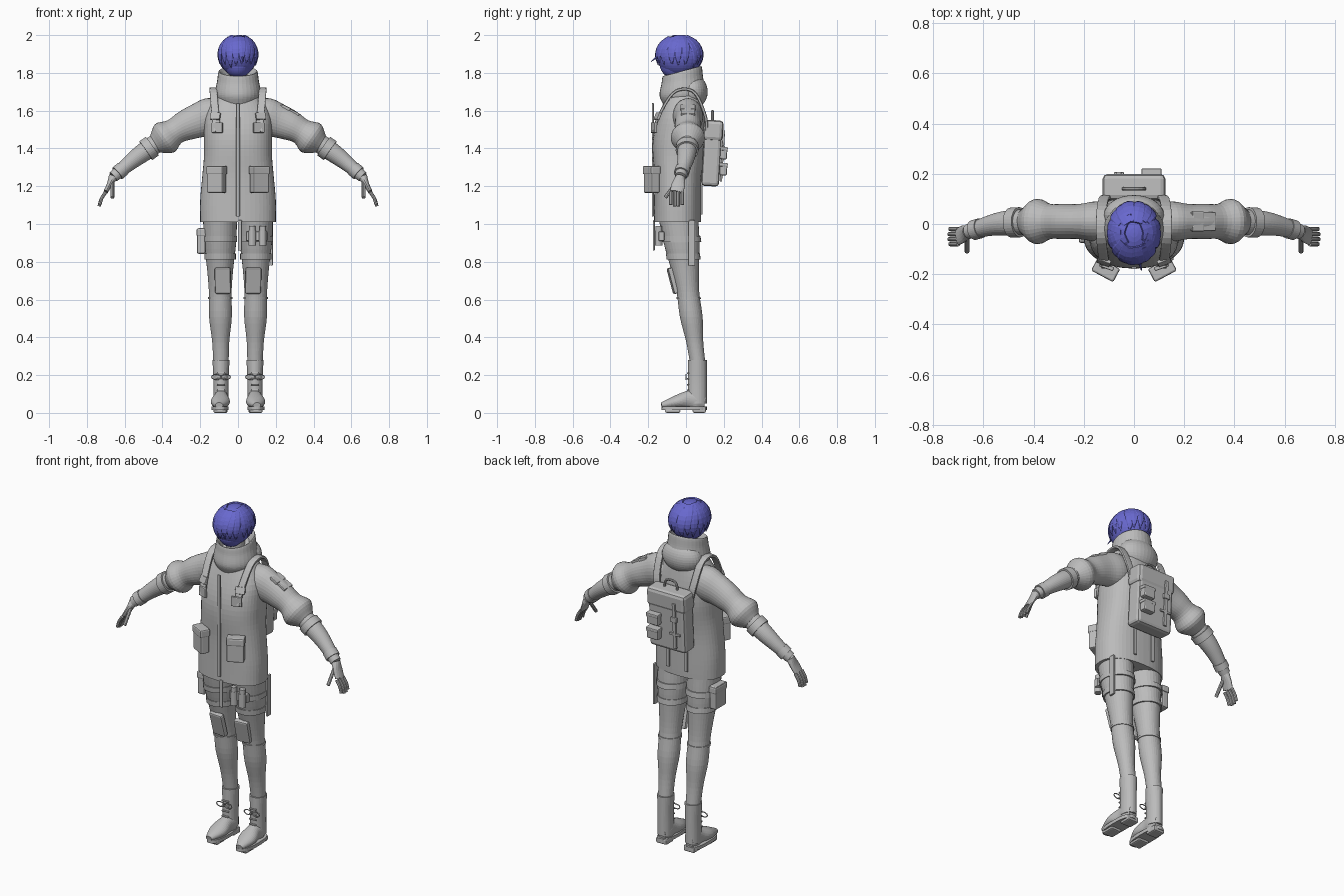
import bpy, bmesh, math, random
from mathutils import Vector, Matrix, Euler

random.seed(4)
if "Cube" in bpy.data.objects:
    bpy.data.objects.remove(bpy.data.objects["Cube"])

SIDEWAYS, DEPTHWAYS, UPWARD = Matrix.Identity(3)
parts = []


def material(name, red, green, blue):
    colour = (red, green, blue, 1)
    made = bpy.data.materials.new(name)
    made.use_nodes = True
    made.diffuse_color = colour
    made.node_tree.nodes["Principled BSDF"].inputs["Base Color"].default_value = colour
    return made


GREY = material("cloth grey", .5, .5, .5)
BLUE = material("hair blue", .14, .14, .62)


def finish(name, bm, paint, paired=False, bevel=0):
    """Turn a bmesh into an object, optionally bevelled and mirrored across the body."""
    bmesh.ops.recalc_face_normals(bm, faces=bm.faces)
    mesh = bpy.data.meshes.new(name)
    bm.to_mesh(mesh)
    bm.free()
    mesh.materials.append(paint)
    part = bpy.data.objects.new(name, mesh)
    bpy.context.collection.objects.link(part)
    if bevel:
        rounding = part.modifiers.new("Bevel", "BEVEL")
        rounding.width = bevel
        rounding.segments = 2
    if paired:
        part.modifiers.new("Mirror", "MIRROR")
    parts.append(part)


def sample(values, along):
    """Smooth curve through evenly spaced values, with along running from start to end."""
    if len(values) == 1:
        return values[0]
    padded = [values[0] * 2 - values[1], *values, values[-1] * 2 - values[-2]]
    index = min(int(along * (len(values) - 1)), len(values) - 2)
    f = along * (len(values) - 1) - index
    a, b, c, d = padded[index:index + 4]
    return b + ((c - a) + ((a * 2 - b * 5 + c * 4 - d) + (b * 3 - a - c * 3 + d) * f) * f) * f / 2


def power_wave(value, power):
    return math.copysign(abs(value) ** (2 / power), value)


def tube(name, path, widths, depths=None, side=SIDEWAYS, axis=None, power=2,
         sides=32, steps=24, tilt=0, paint=GREY, paired=False):
    """Skin superellipse rings along a smooth path."""
    bm = bmesh.new()
    path = [Vector(point) for point in path]
    rings = []
    for step in range(steps + 1):
        f = step / steps
        ahead, behind = min(f + .02, 1), max(f - .02, 0)
        tangent = axis or (sample(path, ahead) - sample(path, behind)).normalized()
        across = (side - tangent * side.dot(tangent)).normalized()
        over = tangent.cross(across)
        wide = sample(widths, f)
        deep = sample(depths, f) if depths else wide
        ring = []
        for corner in range(sides):
            angle = math.tau * corner / sides
            u = power_wave(math.cos(angle), power) * wide
            v = power_wave(math.sin(angle), power) * deep
            ring.append(bm.verts.new(sample(path, f) + across * u + over * v + UPWARD * tilt * v * f))
        rings.append(ring)
    for low, high in zip(rings, rings[1:]):
        for i in range(sides):
            bm.faces.new((low[i - 1], low[i], high[i], high[i - 1]))
    bm.faces.new(rings[0])
    bm.faces.new(rings[-1])
    finish(name, bm, paint, paired)


def band(name, path, along, wide, deep, half=.02, **options):
    """Short raised ring around a limb path."""
    path = [Vector(point) for point in path]
    ends = [sample(path, along - half), sample(path, along + half)]
    tube(name, ends, [wide], [deep], steps=1, paired=True, **options)


def cord(name, path, thick, side=DEPTHWAYS, paired=True):
    tube(name, path, [thick], side=side, sides=8, steps=12, paired=paired)


def column(x, y, *heights):
    return [Vector((x, y, z)) for z in heights]


def box(name, centre, size, turn=(0, 0, 0), bevel=.008, paired=False):
    bm = bmesh.new()
    bmesh.ops.create_cube(bm, size=1)
    bm.transform(Matrix.LocRotScale(Vector(centre), Euler(turn), Vector(size)))
    finish(name, bm, GREY, paired, bevel)


def ball(name, centre, radii, paint):
    bm = bmesh.new()
    bmesh.ops.create_uvsphere(bm, u_segments=32, v_segments=20, radius=1)
    bm.transform(Matrix.LocRotScale(Vector(centre), None, Vector(radii)))
    finish(name, bm, paint)


# Head and hair
skull, skull_size = Vector((0, -.035, 1.89)), Vector((.1, .12, .11))
ball("hair_cap", skull, skull_size, BLUE)
ball("face", (0, -.06, 1.85), (.07, .08, .08), BLUE)
tube("neck", column(0, -.02, 1.6, 1.8), [.05])
lock_count = 18
for number in range(lock_count):
    angle = math.tau * number / lock_count + random.uniform(-.1, .1)
    outward = Vector((math.cos(angle), math.sin(angle), 0))
    start, end = random.uniform(.3, .7), random.uniform(1.9, 2.2)
    path = []
    for point in range(5):
        fall = start + (end - start) * point / 4
        spot = outward * math.sin(fall) + UPWARD * math.cos(fall)
        path.append(skull + spot * skull_size * (1 + .01 * point))
    tube("hair_lock", path, [.03, .03, .02, .002], [.008, .008, .002], paint=BLUE,
         side=outward.cross(UPWARD), sides=8, steps=8)
brow = skull + Vector((.02, -.11, 0))
tube("loose_strand", [brow, brow + Vector((.01, -.04, -.03))], [.008, .002],
     sides=6, steps=4, paint=BLUE)

# Coat with raised collar and folded hood
tube("coat", [(0, -.045, 1.01), (0, -.04, 1.36), (0, -.01, 1.7)],
     [.2, .2, .19, .18, .18, .17, .1], [.125, .125, .14, .09], axis=UPWARD, power=2.4, sides=48)
tube("collar", column(0, -.02, 1.63, 1.69, 1.76, 1.81, 1.76),
     [.1, .12, .11, .1, .07], axis=UPWARD, tilt=.35)
ball("hood_fold", (0, .035, 1.7), (.12, .08, .09), GREY)
box("zip_placket", (0, -.175, 1.34), (.02, .01, .6), bevel=.003)
box("hem_tab", (.01, -.17, .94), (.02, .01, .16), bevel=.003)

# Sleeves and forearms
upper_arm = [(.08, .01, 1.59), (.28, .01, 1.52), (.44, .01, 1.42)]
lower_arm = [(.4, .01, 1.45), (.54, 0, 1.35), (.66, -.03, 1.25)]
tube("sleeves", upper_arm, [.07, .08, .07, .07, .07, .09, .05],
     [.08, .1, .09, .08, .07, .09, .05], side=DEPTHWAYS, paired=True)
tube("forearms", lower_arm, [.05, .05, .04, .03], side=DEPTHWAYS, paired=True)
band("elbow_bands", lower_arm, .25, .06, .06, half=.06, side=DEPTHWAYS)
band("wrist_cuffs", lower_arm, .85, .04, .04, half=.06, side=DEPTHWAYS)

# Hands
knuckles = Vector((.7, -.05, 1.17))
tube("palms", [lower_arm[-1], knuckles], [.025, .035, .035], [.025, .015, .012],
     side=DEPTHWAYS, sides=16, paired=True)
for finger in range(4):
    base = knuckles + DEPTHWAYS * (finger - 1.5) * .02
    reach = 1 - abs(finger - 1.5) * .1
    middle = base + Vector((.025, 0, -.04)) * reach
    cord("fingers", [base, middle, middle + Vector((.012, 0, -.04)) * reach], .009)
thumb_root = Vector((.665, -.05, 1.22))
cord("thumbs", [thumb_root, thumb_root + Vector((0, -.06, -.08))], .01, side=SIDEWAYS)

# Legs with straps and knee pads
leg = [(.095, -.04, 1.03), (.094, .01, .64), (.09, .065, .24)]
tube("legs", leg, [.09, .085, .07, .06, .06, .045, .04],
     [.105, .095, .075, .06, .06, .045, .04], axis=UPWARD, paired=True)
band("upper_thigh_straps", leg, .14, .09, .105, axis=UPWARD)
band("lower_thigh_straps", leg, .26, .083, .09, axis=UPWARD)
band("legging_tops", leg, .54, .064, .064, half=.008, axis=UPWARD)
box("knee_pads", (.08, -.068, .7), (.085, .03, .14), (.26, 0, .1), paired=True)

# Boots
tube("boot_shafts", column(.09, .06, .05, .28), [.04, .04, .045], [.05], paired=True)
tube("boot_feet", [(.09, .1, .06), (.09, .02, .07), (.1, -.13, .04)],
     [.025, .04, .04, .05, .02], [.04, .06, .05, .035, .015], paired=True)
tube("soles", column(.095, -.01, .014, .034), [.046], [.12], power=2.6, steps=1, paired=True)
box("heels", (.09, .07, .017), (.07, .07, .034), paired=True)
box("front_treads", (.095, -.07, .01), (.07, .08, .02), paired=True)
for row in range(4):
    box("laces", (.09, .01, .12 + .03 * row), (.045, .012, .008), bevel=.003, paired=True)
for way in (-1, 1):
    bow = []
    for point in range(9):
        angle = math.tau * point / 8
        bow.append((.09 + way * .025 * (1 - math.cos(angle)), 0, .19 + .014 * math.sin(angle)))
    cord("bow_loops", bow, .003)

# Coat pouches and harness
pouch, pouch_turn = Vector((.113, -.182, 1.235)), (0, 0, .49)
box("coat_pouches", pouch, (.095, .05, .14), pouch_turn, paired=True)
box("pouch_flaps", pouch + UPWARD * .05, (.1, .06, .045), pouch_turn, paired=True)
tube("harness_straps", [(.11, -.17, 1.49), (.12, -.14, 1.58), (.13, -.06, 1.7),
                        (.13, .04, 1.7), (.12, .1, 1.58), (.1, .11, 1.48)],
     [.02], [.008], power=5, sides=20, paired=True)
box("buckles", (.12, -.15, 1.57), (.055, .016, .04), (-.4, 0, .35), .004, paired=True)
box("harness_tabs", (.11, -.17, 1.51), (.06, .016, .055), (0, 0, .35), .004, paired=True)

# Sleeve patch on the left arm
patch, patch_turn = Vector((.273, .01, 1.6)), (0, .45, 0)
box("sleeve_patch", patch, (.11, .075, .02), patch_turn, .004)
box("sleeve_patch_flap", patch + Vector((-.02, 0, .014)), (.05, .08, .02), patch_turn, .004)

# Thigh gear
holster = Vector((-.195, -.02, .91))
box("right_thigh_pouch", holster, (.045, .1, .135))
box("right_thigh_pouch_flap", holster + UPWARD * .045, (.05, .11, .04))
for x in (.075, .13):
    tube("thigh_canister", column(x, -.145, .885, .965), [.02], sides=16, steps=1)
    tube("canister_cap", column(x, -.145, .965, .99), [.017], sides=16, steps=1)
box("canister_holder", (.1, -.13, .935), (.115, .03, .05), bevel=.005)
box("left_hanging_strap", (.178, .03, .9), (.012, .035, .24), bevel=.003)

# Backpack
lean = (-.06, 0, 0)
box("pack_body", (0, .137, 1.37), (.235, .095, .34), lean, .018)
box("pack_flap", (0, .145, 1.495), (.25, .104, .11), lean, .02)
for height in (1.29, 1.375):
    pocket = Vector((.07, .198, height))
    box("pack_pocket", pocket, (.075, .04, .065), lean)
    box("pocket_lid", pocket + UPWARD * .024, (.08, .046, .02), lean, .005)
box("pack_strap", (-.06, .193, 1.36), (.02, .012, .27), lean, .003)
box("pack_buckle", (-.06, .198, 1.4), (.04, .016, .03), lean, .004)
box("pack_cross_strap", (-.06, .19, 1.31), (.07, .01, .014), lean, .003)
box("pack_tails", (.06, .083, 1.13), (.02, .01, .16), bevel=.003, paired=True)
cord("pack_handle", [(.045, .14, 1.53), (.03, .14, 1.59), (-.03, .14, 1.59), (-.045, .14, 1.53)],
     .007, paired=False)

# Smooth shading with crisp edges
for item in bpy.context.view_layer.objects:
    item.select_set(item in parts)
bpy.context.view_layer.objects.active = parts[0]
bpy.ops.object.shade_smooth_by_angle(angle=math.radians(40))
